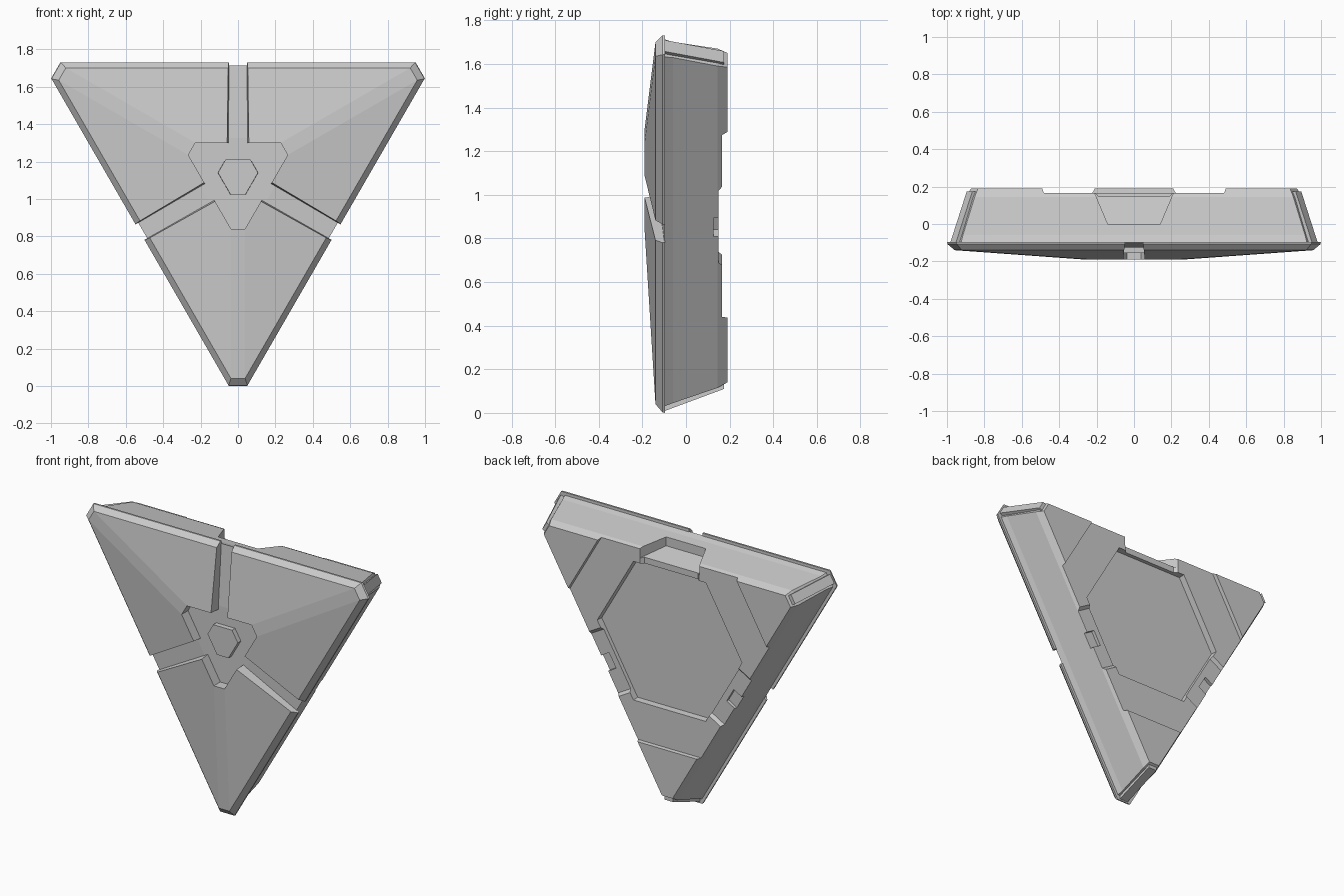
import bpy, bmesh, math

if "Cube" in bpy.data.objects:
    bpy.data.objects.remove(bpy.data.objects["Cube"])

CZ = 1.125                      # height of the three-fold centre
SIDES = (90, -30, 210)          # directions of the three long sides


def trihex(inr, cut, flip=False):
    """Triangle pointing down with cut corners: side distance, corner distance."""
    pts = []
    for k in range(6):
        a, b = (inr, cut) if k % 2 else (cut, inr)
        ang = math.radians(-90 + 60 * k + (180 if flip else 0))
        t = (b - a * 0.5) / math.sin(math.radians(60))
        pts.append((a * math.cos(ang) - t * math.sin(ang),
                    a * math.sin(ang) + t * math.cos(ang)))
    return pts


def bar(r0, r1, hw, deg):
    """Rectangle reaching outward from the centre in one direction."""
    a = math.radians(deg)
    c, s = math.cos(a), math.sin(a)
    return [(r * c - w * s, r * s + w * c)
            for r, w in ((r0, -hw), (r1, -hw), (r1, hw), (r0, hw))]


def loft(name, rings):
    """Closed solid through (outline, depth y) rings."""
    bm = bmesh.new()
    loops = [[bm.verts.new((x, y, CZ + z)) for x, z in pts] for pts, y in rings]
    n = len(loops[0])
    for a, b in zip(loops, loops[1:]):
        for i in range(n):
            j = (i + 1) % n
            bm.faces.new((a[i], a[j], b[j], b[i]))
    bm.faces.new(loops[0])
    bm.faces.new(loops[-1])
    bmesh.ops.recalc_face_normals(bm, faces=bm.faces)
    me = bpy.data.meshes.new(name)
    bm.to_mesh(me)
    bm.free()
    ob = bpy.data.objects.new(name, me)
    bpy.context.collection.objects.link(ob)
    return ob


def carve(ob, cutters):
    for c in cutters:
        m = ob.modifiers.new("cut", 'BOOLEAN')
        m.operation, m.solver, m.object = 'DIFFERENCE', 'EXACT', c
        bpy.context.view_layer.objects.active = ob
        bpy.ops.object.modifier_apply(modifier=m.name)
        bpy.data.objects.remove(c)


# Front armour: bevelled rim, gentle slope, split by three grooves and a recess
front = loft("front_plates", [
    (trihex(0.605, 1.125), -0.096),
    (trihex(0.605, 1.122), -0.108),
    (trihex(0.575, 1.085), -0.14),
    (trihex(0.175, 0.285), -0.19)])
cuts = [loft("recess_cutter", [(trihex(0.175, 0.285), -0.3),
                               (trihex(0.175, 0.285), 0.0)])]
for d in SIDES:
    cuts.append(loft("groove_cutter", [(bar(0.05, 0.8, 0.06, d), -0.21),
                                       (bar(0.05, 0.8, 0.046, d), -0.08)]))
carve(front, cuts)

# Main body: tapered block whose front forms the groove floor
body = loft("body", [
    (trihex(0.2, 0.32), -0.125),
    (trihex(0.588, 1.095), -0.1),
    (trihex(0.576, 1.08), -0.06),
    (trihex(0.545, 1.01), 0.145),
    (trihex(0.525, 0.985), 0.19)])
cuts = [
    # lower middle band, leaving three raised corner plates at the back
    loft("band_cutter", [(trihex(0.685, 1.36, True), 0.166),
                         (trihex(0.70, 1.39, True), 0.3)]),
    # large hexagonal well
    loft("well_cutter", [(trihex(0.44, 0.44), 0.125),
                         (trihex(0.452, 0.452), 0.3)]),
    # deep notch in the middle of the top side
    loft("top_notch_cutter", [(bar(0.51, 0.8, 0.14, 90), 0.0),
                              (bar(0.45, 0.8, 0.267, 90), 0.3)])]
# shallow dip in the rim at the middle of every side
for d in SIDES:
    cuts.append(loft("side_dip_cutter", [(bar(0.42, 0.8, 0.19, d), 0.148),
                                         (bar(0.42, 0.8, 0.34, d), 0.3)]))
# small slots in the two slanted sides
for d in SIDES[1:]:
    cuts.append(loft("side_slot_cutter", [(bar(0.48, 0.8, 0.05, d), 0.127),
                                          (bar(0.48, 0.8, 0.05, d), 0.3)]))
carve(body, cuts)

# Narrow caps standing proud of the body corners
for d in (30, 150, 270):
    loft("corner_cap", [(bar(1.0, 1.117, 0.03, d), -0.1),
                        (bar(0.93, 1.015, 0.03, d), 0.175)])

# Raised boss in the centre of the front
loft("centre_boss", [(trihex(0.086, 0.101), -0.12),
                     (trihex(0.085, 0.1), -0.155)])
